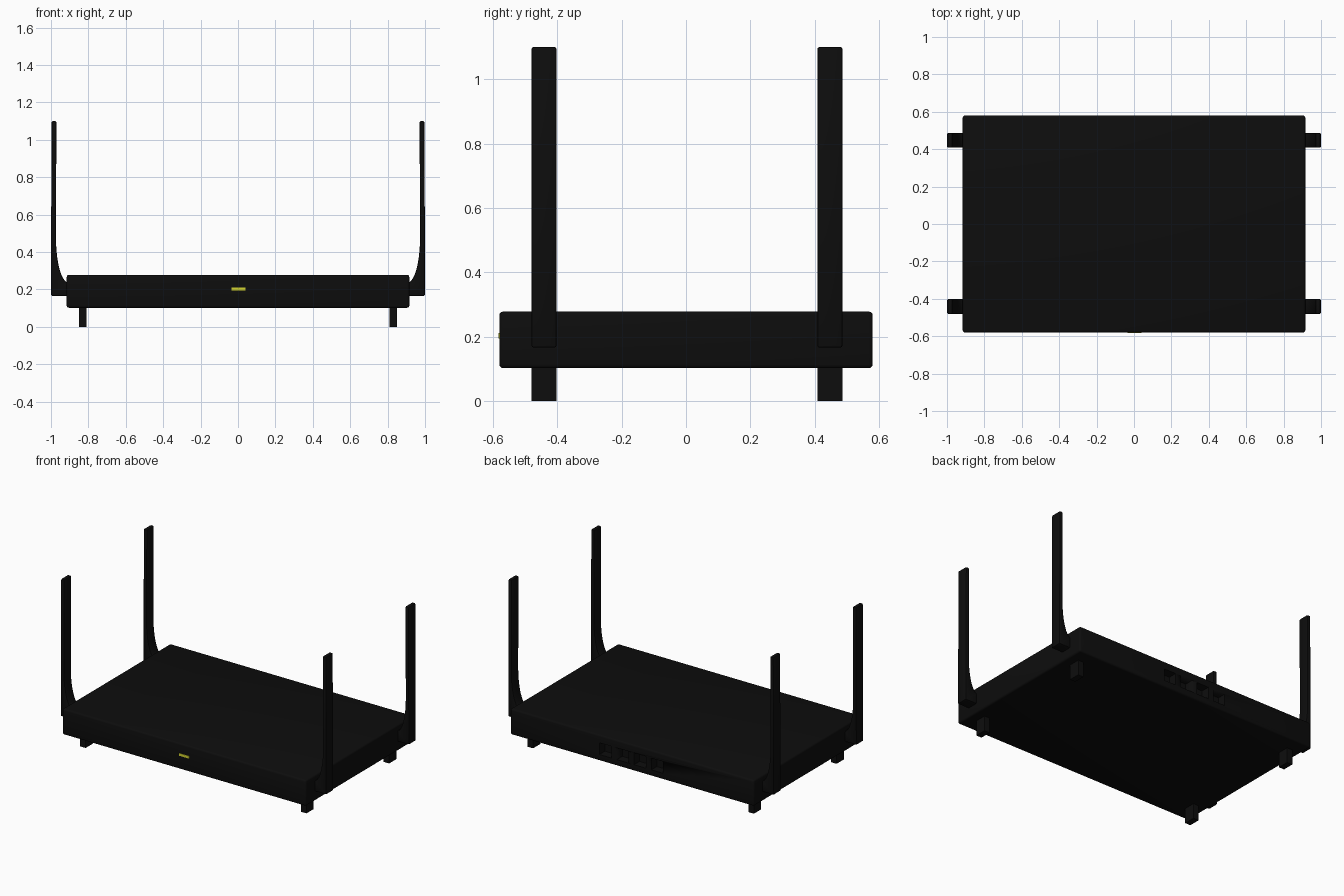
import bpy, bmesh
from math import cos, sin, pi, radians

if "Cube" in bpy.data.objects:
    bpy.data.objects.remove(bpy.data.objects["Cube"])


def material(name, color):
    m = bpy.data.materials.new(name)
    m.diffuse_color = color
    m.use_nodes = True
    m.node_tree.nodes["Principled BSDF"].inputs["Base Color"].default_value = m.diffuse_color
    return m


BLACK = material("black_plastic", (0.004, 0.004, 0.004, 1))
YELLOW = material("yellow_light", (0.65, 0.65, 0.03, 1))


def finish(obj, mat, bevel=0.0, segments=3):
    obj.data.materials.append(mat)
    bpy.context.view_layer.objects.active = obj
    if bevel:
        b = obj.modifiers.new("bevel", "BEVEL")
        b.width, b.segments, b.limit_method = bevel, segments, "ANGLE"
        b.angle_limit = radians(40)
        bpy.ops.object.modifier_apply(modifier="bevel")
    bpy.ops.object.shade_smooth_by_angle(angle=radians(35))
    return obj


def box(name, x, y, z, mat, bevel=0.0):
    """Box from (min, max) pairs on each axis."""
    bpy.ops.mesh.primitive_cube_add(size=1)
    o = bpy.context.object
    o.name = name
    for v in o.data.vertices:
        v.co = [lo + (c + 0.5) * (hi - lo) for c, (lo, hi) in zip(v.co, (x, y, z))]
    return finish(o, mat, bevel)


def extrude_y(name, profile, y0, y1, mat, bevel):
    """Extrude an x/z profile along y."""
    bm = bmesh.new()
    face = bm.faces.new([bm.verts.new((x, y0, z)) for x, z in profile])
    ext = bmesh.ops.extrude_face_region(bm, geom=[face])
    for g in ext["geom"]:
        if isinstance(g, bmesh.types.BMVert):
            g.co.y = y1
    bmesh.ops.recalc_face_normals(bm, faces=bm.faces)
    mesh = bpy.data.meshes.new(name)
    bm.to_mesh(mesh)
    bm.free()
    o = bpy.data.objects.new(name, mesh)
    bpy.context.collection.objects.link(o)
    bpy.ops.object.select_all(action="DESELECT")
    o.select_set(True)
    return finish(o, mat, bevel, 2)


# Housing with recessed sockets in the back
body = box("housing", (-0.916, 0.916), (-0.58, 0.58), (0.102, 0.278), BLACK, 0.012)
for i in range(4):
    cx = 0.2 - i * 0.13
    cutter = box("socket_cutter", (cx - 0.045, cx + 0.045), (0.52, 0.65), (0.145, 0.225), BLACK)
    cutter.hide_render = True
    bpy.context.view_layer.objects.active = body
    m = body.modifiers.new("socket", "BOOLEAN")
    m.operation, m.solver, m.object = "DIFFERENCE", "EXACT", cutter
    bpy.ops.object.modifier_apply(modifier="socket")
    bpy.data.objects.remove(cutter)

# Status light
box("status_light", (-0.035, 0.04), (-0.583, -0.56), (0.194, 0.211), YELLOW)

# Antenna profile: arm, upright blade, curved inner corner
curve = [(0.908 + 0.065 * sin(a), 0.475 - 0.237 * cos(a))
         for a in (pi / 2 * (1 - k / 10) for k in range(11))]
profile = [(0.9, 0.166), (1.0, 0.166), (0.997, 1.1), (0.971, 1.1)] + curve + [(0.9, 0.238)]

# Antennas and feet at the four corners
for sx, side in ((-1, "left"), (1, "right")):
    for cy, end in ((-0.441, "front"), (0.447, "back")):
        y = (cy - 0.039, cy + 0.039)
        extrude_y(f"antenna_{end}_{side}", [(sx * px, pz) for px, pz in profile], *y, BLACK, 0.008)
        box(f"foot_{end}_{side}", sorted((sx * 0.81, sx * 0.851)), y, (0, 0.11), BLACK)
